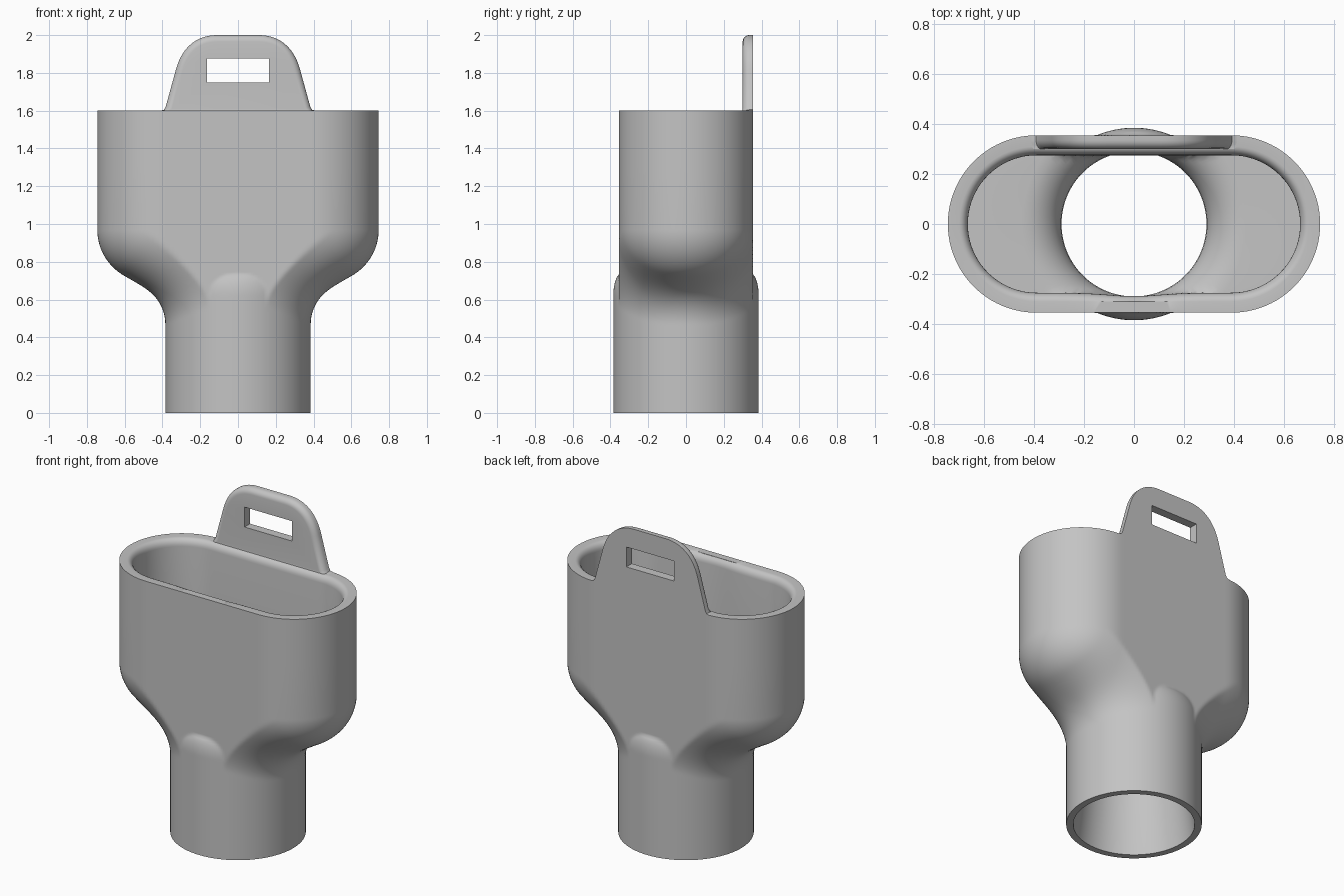
import bpy, bmesh, math
from mathutils import Vector

if "Cube" in bpy.data.objects:
    bpy.data.objects.remove(bpy.data.objects["Cube"])

grey = bpy.data.materials.new("plain_grey")
grey.diffuse_color = (0.55, 0.55, 0.55, 1)
grey.use_nodes = True
grey.node_tree.nodes["Principled BSDF"].inputs["Base Color"].default_value = grey.diffuse_color

N = 192            # points around each ring
L = 0.39           # half the straight side of the oval
R_TUBE, R_OVAL, R_IN = 0.385, 0.355, 0.275
Z_ROUND, R_ROUND, R_FILLET = 0.97, 0.28, 0.22


def finish(bm, name):
    bmesh.ops.recalc_face_normals(bm, faces=bm.faces)
    me = bpy.data.meshes.new(name)
    bm.to_mesh(me)
    bm.free()
    ob = bpy.data.objects.new(name, me)
    bpy.context.collection.objects.link(ob)
    me.materials.append(grey)
    bpy.ops.object.select_all(action='DESELECT')
    ob.select_set(True)
    bpy.context.view_layer.objects.active = ob
    bpy.ops.object.shade_smooth_by_angle(angle=math.radians(35))
    return ob


def oval(t, r):
    """Distance from the centre to the oval edge in direction t."""
    c, s = abs(math.cos(t)), abs(math.sin(t))
    if s > 1e-6 and r * c / s <= L:
        return r / s
    return L * c + math.sqrt(max(0, r * r - L * L * s * s))


def filleted(p, t, z):
    """Signed distance to the round-bottomed oval joined to the tube."""
    x, y = abs(p * math.cos(t)), p * math.sin(t)
    d = math.hypot(max(x - L, 0), y) - R_OVAL
    body = math.hypot(max(d + R_ROUND, 0), Z_ROUND - z) - R_ROUND
    tube = p - R_TUBE
    k = R_FILLET
    return max(k, min(tube, body)) - math.hypot(max(k - tube, 0), max(k - body, 0))


def outer(t, z):
    edge = oval(t, R_OVAL)
    if z >= Z_ROUND:
        return edge
    if z < 0.42:
        return R_TUBE
    lo, hi = 0.3, 0.85
    for _ in range(22):
        mid = (lo + hi) / 2
        if filleted(mid, t, z) < 0:
            lo = mid
        else:
            hi = mid
    u = min(1, max(0, (z - 0.62) / 0.12))          # rounded shoulder of the tube
    shoulder = R_TUBE - 0.045 * (1 - math.sqrt(1 - u * u))
    return min(lo, max(edge, shoulder))


def inner(t, grow=0):
    bow = 1 + 0.05 * max(0, -math.sin(t)) ** 8     # front wall bows out a little
    return min(oval(t, R_IN + grow) * bow, oval(t, R_OVAL - 0.045))


# Hollow body: rings run up the outside, over the rim and down the inside
angles = [2 * math.pi * i / N for i in range(N)]
rings = []
for z in [0, 0.2, 0.4] + [0.42 + 0.0125 * i for i in range(45)] + [1.3, 1.6]:
    rings.append([(outer(t, z), z) for t in angles])
for i in range(7):                                 # rounded inner rim
    a = math.pi / 2 * i / 6
    rings.append([(inner(t, 0.035 * (1 - math.sin(a))), 1.555 + 0.045 * math.cos(a))
                  for t in angles])
rings.append([(inner(t), 0.86) for t in angles])   # floor
for i in range(9):                                 # floor curves into the throat
    a = math.pi / 2 * i / 8
    p, z = 0.45 - 0.16 * math.sin(a), 0.70 + 0.16 * math.cos(a)
    rings.append([(min(p, inner(t)), z) for t in angles])
rings.append([(0.29, 0.45)] * N)
rings.append([(0.345, 0)] * N)

bm = bmesh.new()
verts = [[bm.verts.new((p * math.cos(t), p * math.sin(t), z))
          for (p, z), t in zip(ring, angles)] for ring in rings]
for j in range(len(verts)):
    a, b = verts[j], verts[(j + 1) % len(verts)]
    for i in range(N):
        k = (i + 1) % N
        bm.faces.new((a[i], a[k], b[k], b[i]))
finish(bm, "hollow_body")

# Hanging tab: right half outline, mirrored, with the front edge rounded
half = [(0.41, 1.6), (0.392, 1.605), (0.383, 1.62), (0.328, 1.82)]
side = [Vector(p) for p in half]
p0, p1, p2, p3 = Vector((0.328, 1.82)), Vector((0.295, 1.94)), Vector((0.215, 2.0)), Vector((0.11, 2.0))
for i in range(1, 15):
    u = i / 14
    side.append(p0 * (1 - u) ** 3 + p1 * 3 * u * (1 - u) ** 2 + p2 * 3 * u * u * (1 - u) + p3 * u ** 3)
outline = side + [Vector((-p.x, p.y)) for p in reversed(side)]


def inset(d):
    out = []
    for i, p in enumerate(outline):
        e = outline[min(i + 1, len(outline) - 1)] - outline[max(i - 1, 0)]
        n = Vector((-e.y, e.x)).normalized()
        q = p + n * d
        q.y = max(q.y, 1.6)
        if p.y <= 1.6:
            q = Vector((p.x - math.copysign(d, p.x), 1.6))
        out.append(q)
    return out


bm = bmesh.new()
layers = [(0, 0.355)]
for i in range(7):
    a = math.pi / 2 * i / 6
    layers.append((0.035 * (1 - math.cos(a)), 0.335 - 0.035 * math.sin(a)))
tab = [[bm.verts.new((q.x, y, q.y)) for q in inset(d)] for d, y in layers]
for a, b in zip(tab, tab[1:]):
    for i in range(len(outline) - 1):
        bm.faces.new((a[i], a[i + 1], b[i + 1], b[i]))

# Slot through the tab
slot = [[bm.verts.new((x, y, z)) for x, z in
         ((-0.165, 1.75), (0.165, 1.75), (0.165, 1.875), (-0.165, 1.875))] for y in (0.355, 0.30)]
for i in range(4):
    k = (i + 1) % 4
    bm.faces.new((slot[0][i], slot[0][k], slot[1][k], slot[1][i]))


def edge(a, b):
    return bm.edges.get((a, b)) or bm.edges.new((a, b))


# Flat back and front of the tab around the slot
for loop, hole in ((tab[0], slot[0]), (tab[-1], slot[1])):
    edges = [edge(l[i - 1], l[i]) for l in (loop, hole) for i in range(len(l))]
    bmesh.ops.triangle_fill(bm, edges=edges, use_beauty=True, normal=(0, 1, 0))
finish(bm, "hanging_tab")
